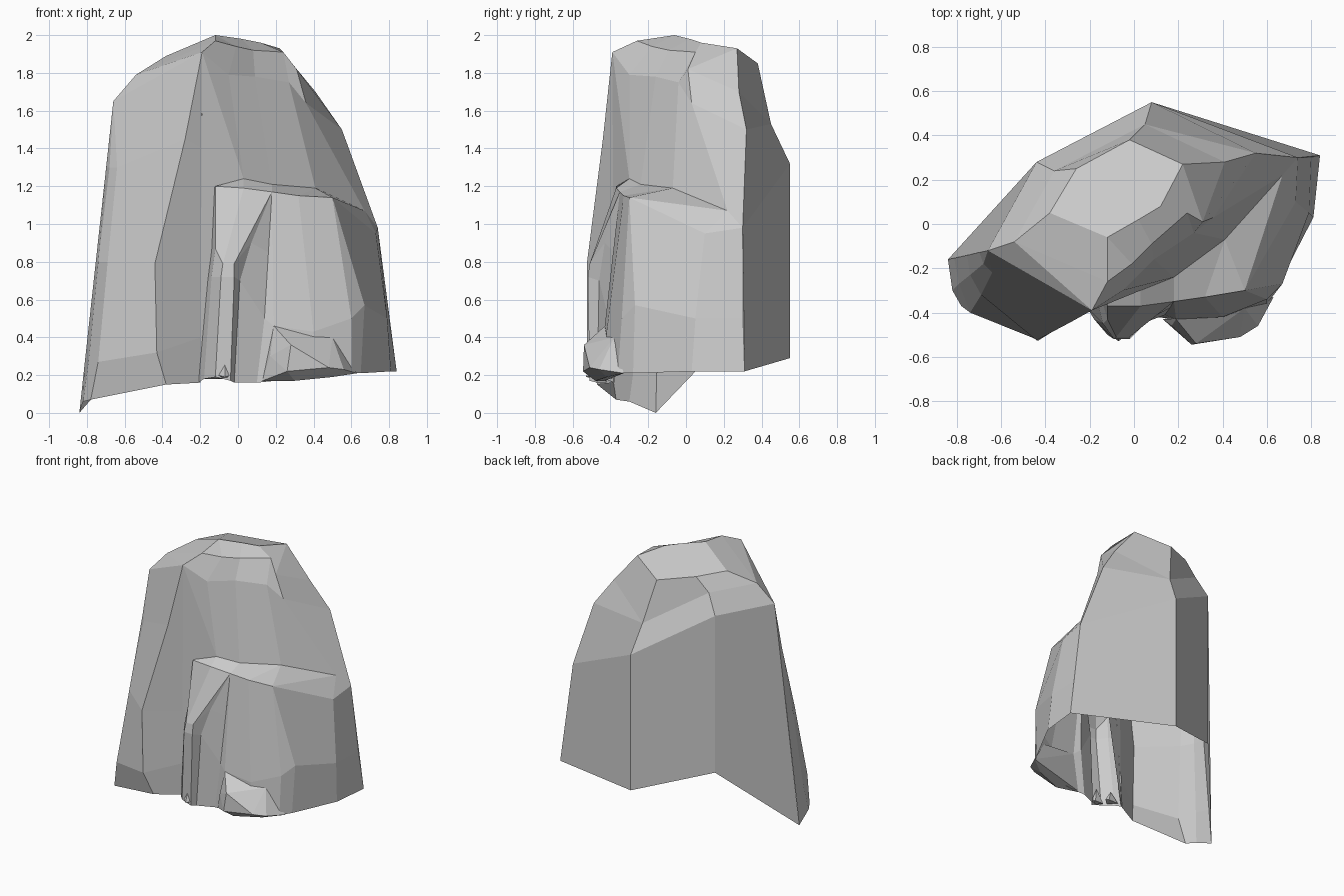
import bpy, bmesh


def finish(bm, name):
    """Weld, orient outward and link as a flat-shaded object."""
    bmesh.ops.remove_doubles(bm, verts=bm.verts, dist=0.002)
    bmesh.ops.recalc_face_normals(bm, faces=bm.faces)
    mesh = bpy.data.meshes.new(name)
    bm.to_mesh(mesh)
    bm.free()
    ob = bpy.data.objects.new(name, mesh)
    bpy.context.collection.objects.link(ob)
    return ob


def loft(name, columns, closed=False, open_last=False, cap=False):
    """Skin neighbouring vertical profiles; bottoms stay open."""
    bm = bmesh.new()
    cols = [[bm.verts.new(p) for p in c] for c in columns]
    n = len(cols)
    for i in range(n if closed else n - 1):
        a, b = cols[i], cols[(i + 1) % n]
        for j in range(len(a) - 1):
            if open_last and i == n - 1 and j == 0:
                continue
            bm.faces.new((a[j], b[j], b[j + 1], a[j + 1]))
    if cap:
        bm.faces.new([c[-1] for c in cols])
    return finish(bm, name)


def hull(name, points):
    bm = bmesh.new()
    vs = [bm.verts.new(p) for p in points]
    res = bmesh.ops.convex_hull(bm, input=vs)
    loose = [v for v in res["geom_interior"] if isinstance(v, bmesh.types.BMVert)]
    bmesh.ops.delete(bm, geom=loose, context='VERTS')
    return finish(bm, name)


# Main cliff: back profiles (foot, shoulder, lip, summit) get a doubled lip
# so they match the five-point front profiles
back = [
    [(-.84, -.16, 0), (-.66, -.12, 1.65), (-.54, -.08, 1.79), (-.38, .05, 1.89)],
    [(-.44, .28, .46), (-.44, .28, 1.65), (-.36, .24, 1.79), (-.26, .25, 1.89)],
    [(.08, .55, .29), (.08, .55, 1.32), (.05, .45, 1.53), (-.02, .38, 1.85)],
]
front = [
    [(.84, .31, .22), (.74, .3, .98), (.55, .32, 1.5), (.41, .28, 1.7), (.22, .27, 1.93)],
    [(.67, .22, .95), (.67, .22, 1.07), (.36, .03, 1.64), (.31, .01, 1.82), (.22, .27, 1.93)],
    [(.41, -.07, 1.1), (.41, -.07, 1.19), (.27, -.04, 1.75), (.24, .05, 1.91), (.12, .08, 1.96)],
    [(.18, -.24, 1.1), (.18, -.24, 1.21), (.09, -.16, 1.78), (.08, -.09, 1.92), (.02, .02, 1.98)],
    [(.03, -.3, 1.1), (.03, -.3, 1.24), (-.05, -.3, 1.79), (-.01, -.18, 1.94), (-.12, -.06, 2)],
    [(-.2, -.38, .16), (-.19, -.39, 1.91), (-.19, -.39, 1.91), (-.12, -.26, 1.97), (-.12, -.06, 2)],
]
loft("main_cliff", [c[:3] + c[2:] for c in back] + front,
     closed=True, open_last=True, cap=True)

# Left buttress: flared wall under the shoulder
loft("left_buttress", [
    [(-.2, -.38, .16), (-.199, -.381, .4), (-.196, -.384, .8), (-.193, -.387, 1.4), (-.19, -.39, 1.91)],
    [(-.38, -.47, .15), (-.43, -.525, .32), (-.44, -.525, .79), (-.28, -.44, 1.45), (-.19, -.39, 1.91)],
    [(-.78, -.37, .07), (-.74, -.4, .27), (-.69, -.32, .8), (-.64, -.22, 1.3), (-.66, -.12, 1.65)],
    [(-.82, -.3, .06), (-.79, -.27, .28), (-.74, -.23, .8), (-.68, -.18, 1.3), (-.66, -.12, 1.65)],
    [(-.84, -.16, 0), (-.812, -.154, .26), (-.753, -.141, .8), (-.698, -.128, 1.3), (-.66, -.12, 1.65)],
])

# Centre crag: sloping face running down into a narrow pillar
loft("centre_crag", [
    [(-.21, -.38, .16), (-.16, -.37, .7), (-.14, -.36, .86), (-.13, -.34, 1.19), (-.12, -.33, 1.2)],
    [(-.18, -.43, .18), (-.14, -.45, .72), (-.12, -.43, .87), (-.12, -.37, 1.2), (-.12, -.33, 1.2)],
    [(-.12, -.5, .19), (-.09, -.52, .72), (-.08, -.51, .79), (.03, -.37, 1.19), (.03, -.3, 1.24)],
    [(-.04, -.51, .17), (-.02, -.52, .72), (-.02, -.51, .79), (.18, -.35, 1.17), (.18, -.24, 1.21)],
    [(-.02, -.47, .16), (.01, -.46, .7), (.07, -.43, .9), (.18, -.35, 1.17), (.18, -.24, 1.21)],
    [(.1, -.42, .16), (.14, -.41, .5), (.161, -.379, .85), (.18, -.35, 1.17), (.18, -.24, 1.21)],
])

# Right block: ledge top and stepped wall wrapping to the back corner
loft("right_block", [
    [(.1, -.42, .16), (.14, -.41, .5), (.18, -.35, 1.17), (.18, -.24, 1.21)],
    [(.2, -.43, .17), (.19, -.43, .46), (.18, -.35, 1.17), (.18, -.24, 1.21)],
    [(.42, -.42, .19), (.4, -.42, .43), (.32, -.33, 1.15), (.41, -.07, 1.19)],
    [(.6, -.36, .21), (.6, -.34, .5), (.5, -.3, 1.14), (.41, -.07, 1.19)],
    [(.65, -.28, .21), (.67, -.27, .57), (.5, -.3, 1.14), (.67, .22, 1.07)],
    [(.81, .03, .22), (.79, .05, .5), (.73, .1, .95), (.67, .22, 1.07)],
    [(.84, .31, .22), (.8, .305, .5), (.74, .3, .98), (.74, .3, .98)],
])

# Boulder at the foot of the right block
hull("foot_boulder", [
    (.19, -.43, .46), (.5, -.38, .4), (.17, -.46, .3), (.28, -.54, .36),
    (.26, -.545, .22), (.48, -.51, .24), (.56, -.46, .23), (.63, -.33, .21),
    (.13, -.43, .17), (.3, -.48, .17), (.5, -.42, .19)])

# Small stones at the foot of the pillar
for x, y, w, top in ((-.14, -.43, .04, .27), (-.07, -.5, .035, .3)):
    hull("pillar_stone", [
        (x - w, y, .2), (x, y - .03, .19), (x + w, y, .2),
        (x + w, y + .04, .18), (x - w, y + .04, .18), (x, y + .01, top)])
